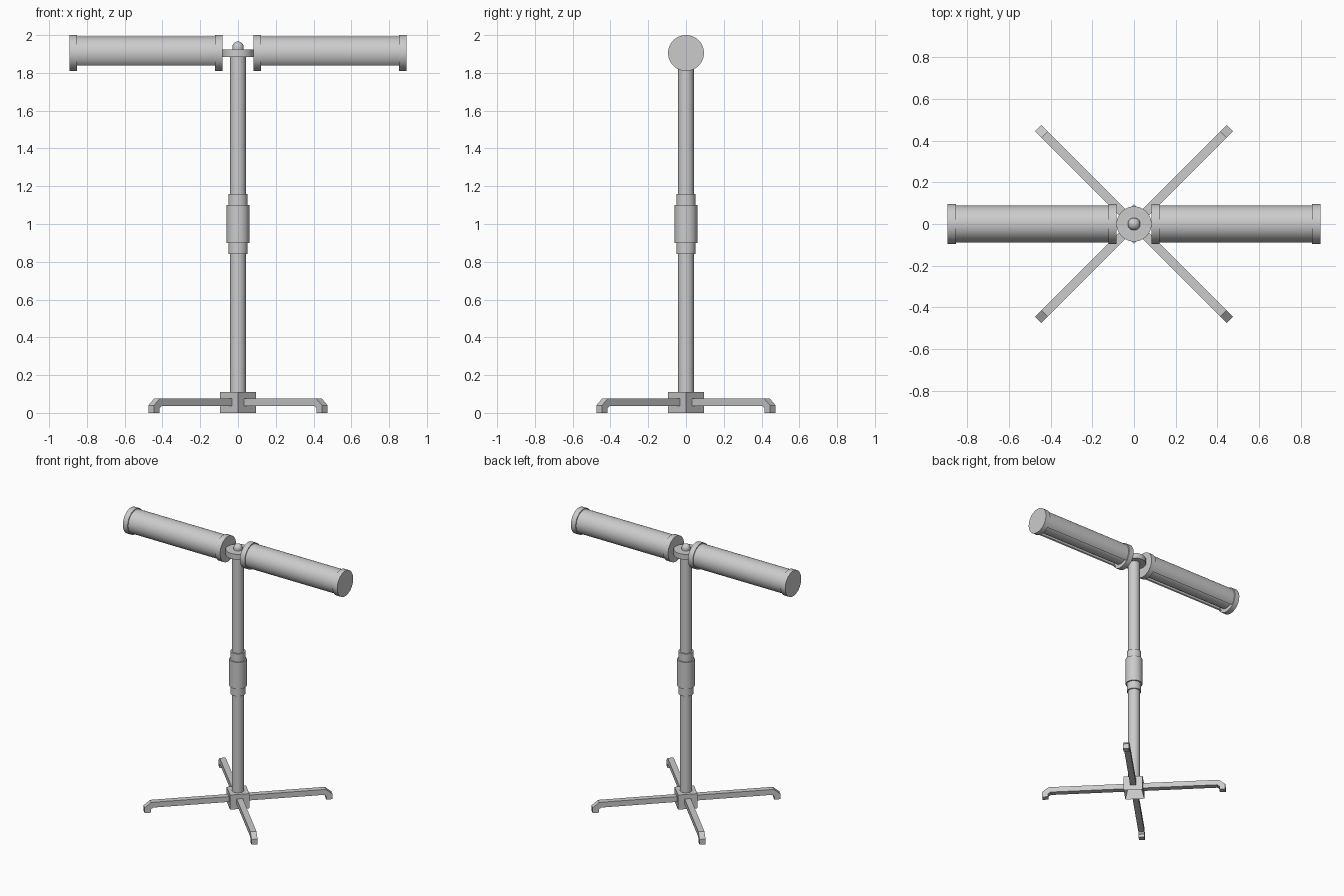
import bpy, bmesh
from math import sin, cos, pi, radians, sqrt

if "Cube" in bpy.data.objects:
    bpy.data.objects.remove(bpy.data.objects["Cube"])

HEAD_Z = 1.905


def finish(name, bm):
    bmesh.ops.recalc_face_normals(bm, faces=bm.faces)
    me = bpy.data.meshes.new(name)
    bm.to_mesh(me)
    bm.free()
    ob = bpy.data.objects.new(name, me)
    bpy.context.collection.objects.link(ob)
    bpy.ops.object.select_all(action='DESELECT')
    ob.select_set(True)
    bpy.context.view_layer.objects.active = ob
    bpy.ops.object.shade_smooth_by_angle(angle=radians(30))
    return ob


def prism(name, pts, to3d, d0, d1):
    """Extrude a 2D outline from depth d0 to d1; to3d(a, b, d) places it."""
    bm = bmesh.new()
    r0 = [bm.verts.new(to3d(a, b, d0)) for a, b in pts]
    r1 = [bm.verts.new(to3d(a, b, d1)) for a, b in pts]
    n = len(pts)
    bm.faces.new(r0)
    bm.faces.new(r1)
    for i in range(n):
        j = (i + 1) % n
        bm.faces.new((r0[i], r0[j], r1[j], r1[i]))
    return finish(name, bm)


def lathe(name, prof, n=48):
    """Revolve (radius, z) points round the z axis."""
    bm = bmesh.new()
    vs = [bm.verts.new((r, 0, z)) for r, z in prof]
    es = [bm.edges.new(p) for p in zip(vs, vs[1:])]
    bmesh.ops.spin(bm, geom=vs + es, cent=(0, 0, 0), axis=(0, 0, 1),
                   angle=2 * pi, steps=n)
    bmesh.ops.remove_doubles(bm, verts=bm.verts, dist=1e-5)
    return finish(name, bm)


def arc(r, a0, a1, n):
    return [(r * cos(a0 + (a1 - a0) * i / n), r * sin(a0 + (a1 - a0) * i / n))
            for i in range(n + 1)]


# Pole, height-adjusting sleeve, top plate and knob
lathe("pole", [(0, 0.1), (0.042, 0.1), (0.042, 1.89), (0, 1.89)])
lathe("sleeve", [(0.04, 0.84), (0.051, 0.84), (0.051, 0.9), (0.06, 0.9),
                 (0.06, 1.1), (0.051, 1.1), (0.051, 1.16), (0.04, 1.16)])
lathe("top_plate", [(0, 1.885), (0.084, 1.885), (0.084, 1.925), (0, 1.925)])
dome = [(0.03 * cos(i * pi / 16), 1.936 + 0.03 * sin(i * pi / 16)) for i in range(8)]
lathe("knob", [(0, 1.92), (0.03, 1.92)] + dome + [(0, 1.966)], 32)

# Hub: square block set diagonally, with a recess underneath
bm = bmesh.new()
bmesh.ops.create_cone(bm, cap_ends=True, segments=4, radius1=0.095, radius2=0.095, depth=0.11)
bmesh.ops.translate(bm, verts=bm.verts, vec=(0, 0, 0.055))
bm.faces.ensure_lookup_table()
bottom = min(bm.faces, key=lambda f: f.calc_center_median().z)
bmesh.ops.inset_region(bm, faces=[bottom], thickness=0.03)
bmesh.ops.translate(bm, verts=bottom.verts[:], vec=(0, 0, 0.08))
finish("hub", bm)

# Four legs with bent-down feet
leg = [(0.06, 0.037), (0.06, 0.077), (0.605, 0.077), (0.65, 0.04),
       (0.65, 0), (0.608, 0), (0.608, 0.024), (0.592, 0.037)]
s = sqrt(0.5)
for k, (sx, sy) in enumerate([(1, 1), (-1, 1), (-1, -1), (1, -1)]):
    prism(f"leg_{k + 1}", leg,
          lambda r, z, d, sx=sx, sy=sy: (s * (sx * r - sy * d), s * (sy * r + sx * d), z),
          -0.021, 0.021)

# Two heater heads: shell open at the front, inner tube and end caps
gap = radians(42)
a0, a1 = -pi / 2 + gap, 1.5 * pi - gap
shell = arc(0.088, a0, a1, 44) + arc(0.08, a1, a0, 44)
for side, sx in (("left", -1), ("right", 1)):
    def put(y, z, d, sx=sx):
        return (sx * d, y, HEAD_Z + z)
    circle = lambda r: arc(r, 0, 2 * pi, 48)[:-1]
    prism(f"{side}_shell", shell, put, 0.11, 0.86)
    prism(f"{side}_tube", circle(0.066), put, 0.11, 0.86)
    prism(f"{side}_inner_cap", circle(0.095), put, 0.083, 0.123)
    prism(f"{side}_outer_cap", circle(0.095), put, 0.853, 0.893)
